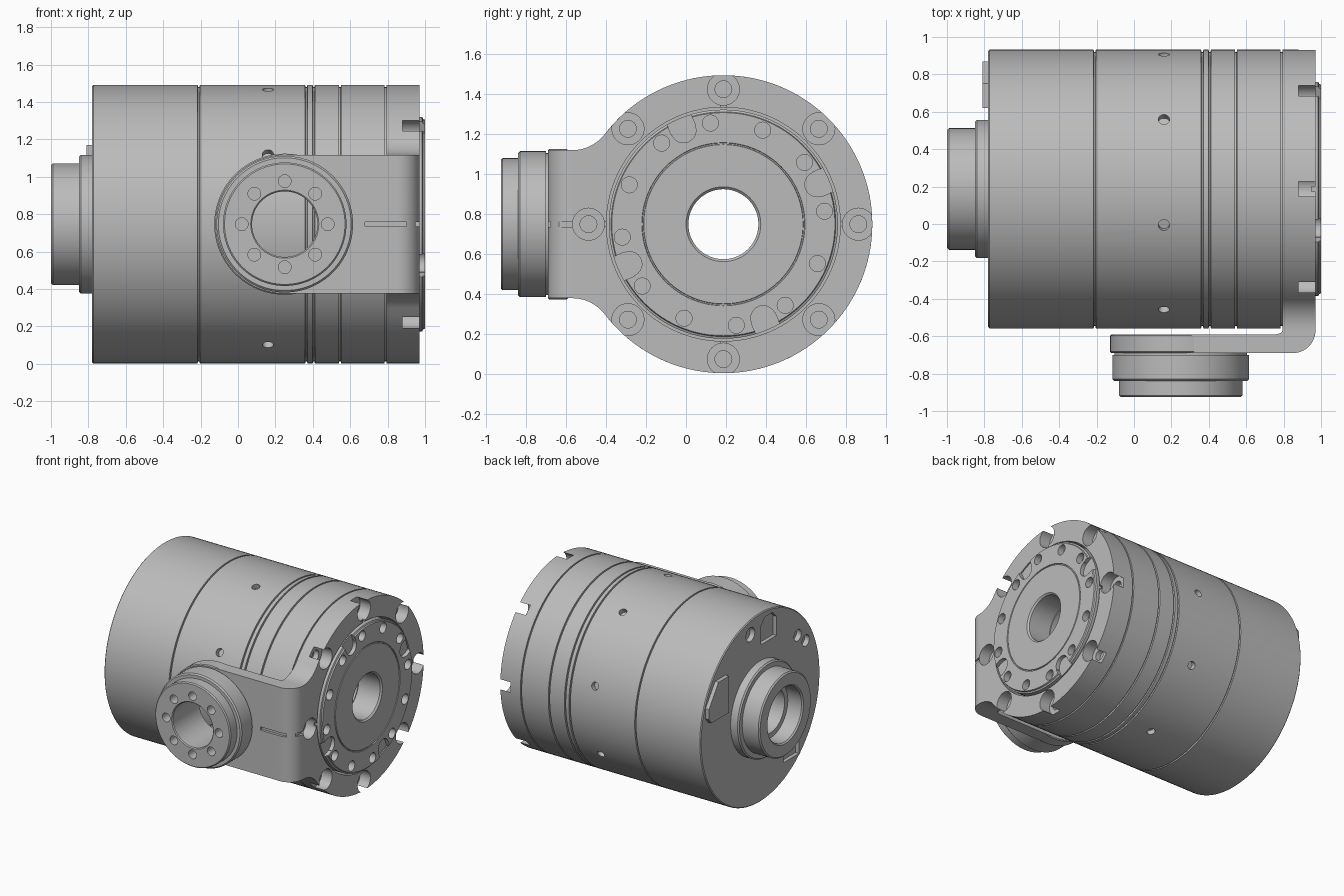
import bpy, bmesh, math
from math import sin, cos, pi, radians
from mathutils import Vector, Matrix

cube = bpy.data.objects.get("Cube")
if cube:
    bpy.data.objects.remove(cube)

CY, CZ = 0.187, 0.747      # main axis, along x
FX = 0.25                  # side flange axis, along y
R = 0.745
X, Y, Z = Vector((1, 0, 0)), Vector((0, 1, 0)), Vector((0, 0, 1))

metal = bpy.data.materials.new("light grey metal")
metal.use_nodes = True
metal.diffuse_color = (0.5, 0.5, 0.5, 1)
metal.node_tree.nodes["Principled BSDF"].inputs["Base Color"].default_value = (0.5, 0.5, 0.5, 1)


def finish(name, bm):
    bmesh.ops.remove_doubles(bm, verts=bm.verts, dist=1e-5)
    bmesh.ops.recalc_face_normals(bm, faces=bm.faces)
    mesh = bpy.data.meshes.new(name)
    bm.to_mesh(mesh)
    bm.free()
    mesh.materials.append(metal)
    obj = bpy.data.objects.new(name, mesh)
    bpy.context.collection.objects.link(obj)
    return obj


def lathe(name, profile, origin, axis, steps=96):
    """Turn a closed (along axis, radius) profile."""
    bm = bmesh.new()
    vs = [bm.verts.new(origin + axis * a + Z * r) for a, r in profile]
    es = [bm.edges.new((v, vs[i - 1])) for i, v in enumerate(vs)]
    bmesh.ops.spin(bm, geom=vs + es, cent=origin, axis=axis, angle=2 * pi,
                   steps=steps, use_merge=True)
    return finish(name, bm)


def prism(bm, points, offset):
    face = bm.faces.new([bm.verts.new(p) for p in points])
    new = bmesh.ops.extrude_face_region(bm, geom=[face], use_keep_orig=True)["geom"]
    bmesh.ops.translate(bm, vec=offset,
                        verts=[g for g in new if isinstance(g, bmesh.types.BMVert)])


def rod(bm, start, end, r, seg=32):
    d = end - start
    m = Matrix.Translation((start + end) / 2) @ d.to_track_quat('Z', 'Y').to_matrix().to_4x4()
    bmesh.ops.create_cone(bm, cap_ends=True, segments=seg, radius1=r, radius2=r,
                          depth=d.length, matrix=m)


def block(bm, center, size, turn=0):
    m = Matrix.Translation(center) @ Matrix.Rotation(turn, 4, 'X') @ Matrix.Diagonal((*size, 1))
    bmesh.ops.create_cube(bm, size=1, matrix=m)


def cut(obj, bm):
    tool = finish("cutter", bm)
    tool.hide_render = True
    mod = obj.modifiers.new("cut", 'BOOLEAN')
    mod.operation, mod.solver, mod.object, mod.use_self = 'DIFFERENCE', 'EXACT', tool, True
    dg = bpy.context.evaluated_depsgraph_get()
    mesh = bpy.data.meshes.new_from_object(obj.evaluated_get(dg))
    obj.modifiers.clear()
    obj.data = mesh
    bpy.data.objects.remove(tool)


def polar(x, r, a):
    """Point around the main axis, angle from +y towards +z."""
    return Vector((x, CY + r * cos(a), CZ + r * sin(a)))


def arc(cy, cz, r, a0, a1, n):
    return [(cy + r * cos(a0 + (a1 - a0) * i / n), cz + r * sin(a0 + (a1 - a0) * i / n))
            for i in range(n + 1)]


# Housing with rear hub, ring grooves and through bore
profile = [(-1, .225), (-1, .315), (-.99, .325), (-.85, .325), (-.85, .36), (-.84, .37),
           (-.78, .37), (-.78, .738), (-.773, R)]
for g in (-.21, .365, .405, .545):
    profile += [(g - .006, R), (g - .004, R - .012), (g + .004, R - .012), (g + .006, R)]
profile += [(.784, R), (.784, R - .012), (.795, R - .012), (.795, .175),
            (-.87, .175), (-.87, .215), (-.99, .215)]
axis_origin = Vector((0, CY, CZ))
housing = lathe("housing", profile, axis_origin, X, 128)
bm = bmesh.new()
for k in range(8):                                   # radial set-screw holes
    a = radians(15 + 45 * k)
    rod(bm, polar(.16, R - .04, a), polar(.16, R + .05, a), .03, 20)
rod(bm, Vector((-.82, .31, 1.37)), Vector((-.74, .31, 1.37)), .055)
for y, z in ((-.28, 1.14), (-.38, 1.06)):            # connector sockets
    rod(bm, Vector((-.82, y, z)), Vector((-.74, y, z)), .045, 20)
for y, z, w, h in ((.08, 1.34, .19, .2), (-.2, .28, .19, .16)):
    prism(bm, [(-.82, y - w / 2, z - h / 2), (-.82, y + w / 2, z - h / 2),
               (-.82, y + w / 2, z + h / 4), (-.82, y + w / 4, z + h / 2),
               (-.82, y - w / 4, z + h / 2), (-.82, y - w / 2, z + h / 4)], X * .07)
cut(housing, bm)

# Raised connector cover on the rear face
bm = bmesh.new()
prism(bm, [(-.81, .62, .88), (-.81, .84, .88), (-.81, .87, .92), (-.81, .87, 1.0),
           (-.81, .75, 1.17), (-.81, .62, 1.17)], X * .035)
cover = finish("connector_cover", bm)

# End plate: disc blended into a straight neck
half, neck_y, rho = .37, .757, .207
t = math.atan2(half + rho, neck_y)
outline = arc(0, 0, R, -(pi - t), pi - t, 96)
upper = arc(-neck_y, half + rho, rho, -t, -pi / 2, 10)
outline += upper[1:] + [(y, -z) for y, z in reversed(upper[1:])]
bm = bmesh.new()
prism(bm, [(.795, CY + y, CZ + z) for y, z in outline], X * .175)
end_plate = finish("end_plate", bm)
bm = bmesh.new()
rod(bm, Vector((.7, CY, CZ)), Vector((1.1, CY, CZ)), .585, 96)
cut(end_plate, bm)
bm = bmesh.new()
for k in range(8):                                   # counterbored bolt seats
    a = k * pi / 4
    rod(bm, polar(.88, .675, a), polar(1.05, .675, a), .08)
    rod(bm, polar(.84, .675, a), polar(.9, .675, a), .042, 24)
    if k % 2 == 0:
        block(bm, polar(.98, .59, a), (.06, .06, .025), a)
cut(end_plate, bm)

# Rotating output disc
rotor = lathe("output_disc", [(.8, .573), (.985, .573), (.99, .562), (1, .558), (1, .408),
                              (.994, .406), (.994, .4), (1, .398), (1, .187),
                              (.988, .175), (.8, .175)], axis_origin, X)
bm = bmesh.new()
for k in range(12):
    a = radians(7.3 + 30 * k)
    rod(bm, polar(.95, .51, a), polar(1.05, .51, a), .04, 24)
for k in range(4):                                   # rim scallops
    a = radians(23 + 90 * k)
    rod(bm, polar(.97, .51, a), polar(1.06, .51, a), .062)
    block(bm, polar(1.015, .56, a), (.09, .1, .13), a)
cut(rotor, bm)

# Side arm bent from the end plate
bend = arc(.85, -.57, .12, 0, -pi / 2, 14)
bm = bmesh.new()
prism(bm, [(x, y, CZ - half) for x, y in
           bend + [(FX, -.69), (FX, -.59), (.76, -.59), (.785, -.583), (.795, -.57)]],
      Z * 2 * half)
arm = finish("side_arm", bm)
bm = bmesh.new()
rod(bm, Vector((FX, -.8, CZ)), Vector((FX, -.5, CZ)), .362, 96)
block(bm, (.79, -.69, CZ), (.22, .04, .026))
block(bm, (.965, -.605, CZ), (.03, .07, .026))
cut(arm, bm)

# Side flange with bolt circle
flange = lathe("side_flange", [(-.59, .175), (-.59, .37), (-.597, .377), (-.683, .377),
                               (-.69, .37), (-.69, .355), (-.7, .355), (-.7, .365),
                               (-.83, .365), (-.84, .355), (-.84, .33), (-.917, .33),
                               (-.925, .322), (-.925, .182), (-.918, .175)],
               Vector((FX, 0, CZ)), Y)
bm = bmesh.new()
for k in range(8):
    a = k * pi / 4
    p = Vector((FX + .23 * cos(a), -.95, CZ + .23 * sin(a)))
    rod(bm, p, p + Y * .1, .034, 24)
cut(flange, bm)

# Smooth shading with sharp edges kept
bpy.ops.object.select_all(action='DESELECT')
for obj in (housing, cover, end_plate, rotor, arm, flange):
    obj.select_set(True)
bpy.context.view_layer.objects.active = housing
bpy.ops.object.shade_smooth_by_angle(angle=radians(30))
